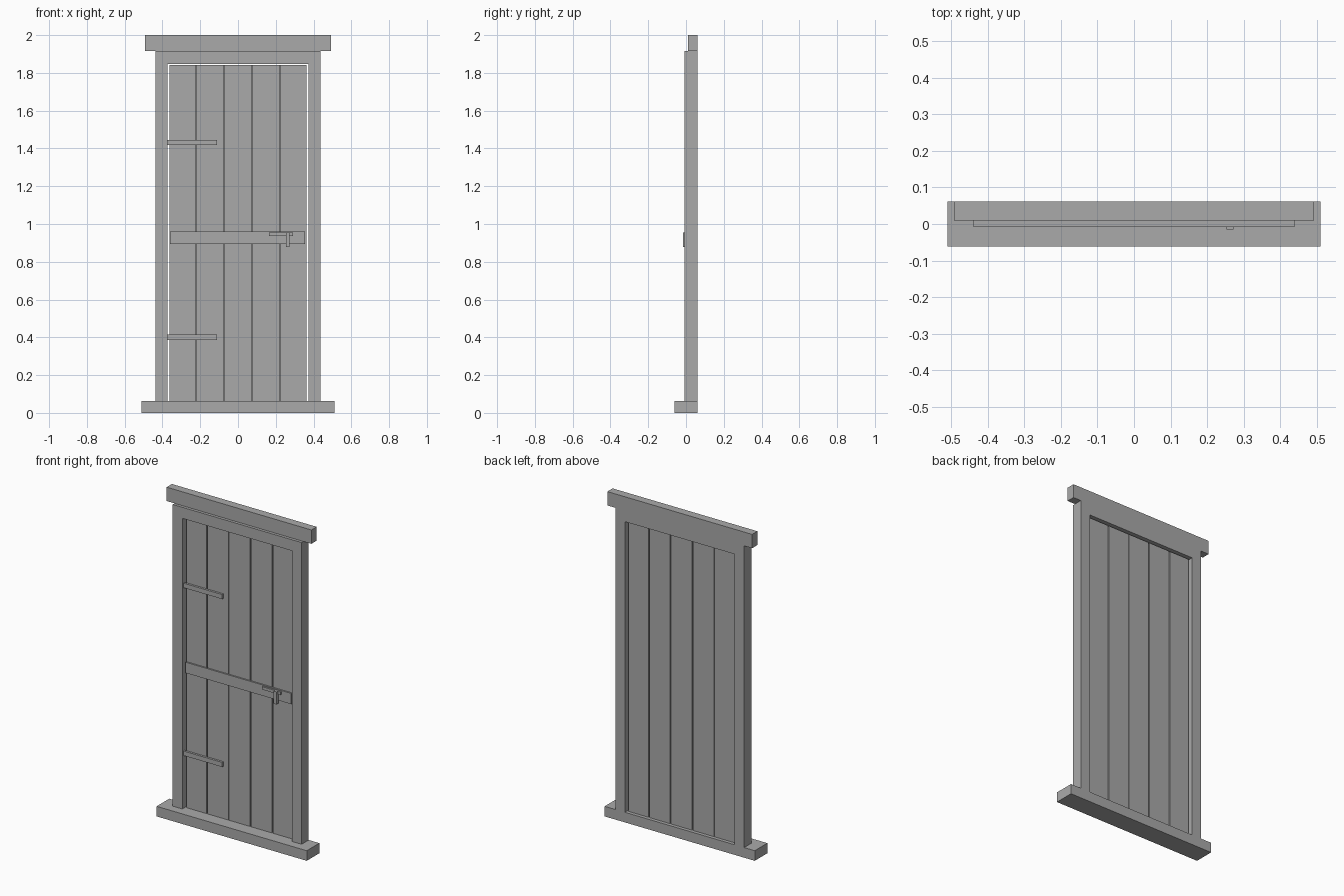
import bpy
import bmesh

if "Cube" in bpy.data.objects:
    bpy.data.objects.remove(bpy.data.objects["Cube"])

grey = bpy.data.materials.new("plain_grey")
grey.diffuse_color = (0.4, 0.4, 0.4, 1)
grey.use_nodes = True
grey.node_tree.nodes["Principled BSDF"].inputs["Base Color"].default_value = grey.diffuse_color


def box(name, x, y, z):
    """Box from (min, max) pairs on each axis."""
    bm = bmesh.new()
    bmesh.ops.create_cube(bm, size=1)
    for v in bm.verts:
        v.co = [r[0] if c < 0 else r[1] for c, r in zip(v.co, (x, y, z))]
    mesh = bpy.data.meshes.new(name)
    bm.to_mesh(mesh)
    bm.free()
    mesh.materials.append(grey)
    obj = bpy.data.objects.new(name, mesh)
    bpy.context.collection.objects.link(obj)
    return obj


# Frame: sill, jambs, header and top lintel, all flush at the back
FRONT, BACK = -0.008, 0.061
box("sill", (-0.51, 0.51), (-0.061, BACK), (0, 0.062))
box("jamb_left", (-0.438, -0.373), (FRONT, BACK), (0.062, 1.915))
box("jamb_right", (0.373, 0.438), (FRONT, BACK), (0.062, 1.915))
box("header", (-0.373, 0.373), (FRONT, BACK), (1.847, 1.915))
box("lintel", (-0.492, 0.492), (0.01, BACK), (1.915, 2.0))

# Door: five planks with narrow grooves, closed by thin strips inside
edges = [-0.365, -0.222, -0.074, 0.074, 0.222, 0.365]
for i in range(5):
    box(f"plank_{i + 1}", (edges[i] + 0.003, edges[i + 1] - 0.003),
        (0.016, 0.043), (0.064, 1.841))
for i in range(1, 5):
    box(f"groove_strip_{i}", (edges[i] - 0.003, edges[i] + 0.003),
        (0.026, 0.033), (0.064, 1.841))

# Middle rail and strap hinges
box("middle_rail", (-0.36, 0.356), (0.007, 0.016), (0.895, 0.961))
for name, z in (("hinge_lower", 0.4), ("hinge_upper", 1.431)):
    box(name, (-0.375, -0.11), (0.003, 0.016), (z - 0.014, z + 0.014))

# Latch: bar and hanging handle
box("latch_bar", (0.165, 0.29), (-0.002, 0.007), (0.937, 0.955))
box("latch_handle", (0.253, 0.272), (-0.015, 0.007), (0.879, 0.956))
